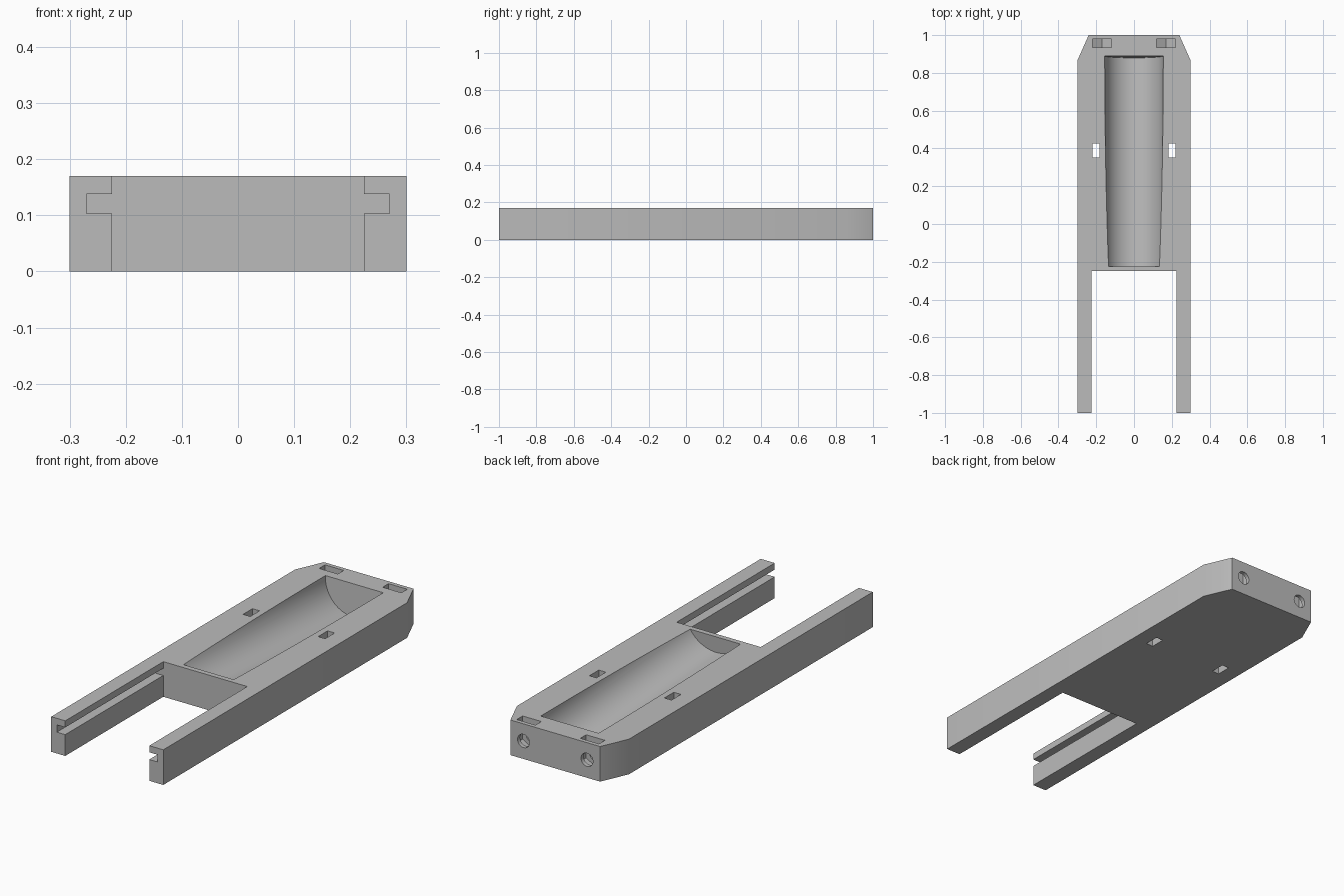
import bpy
import bmesh
from math import cos, sin, radians, atan2
from mathutils import Matrix, Vector

default = bpy.data.objects.get("Cube")
if default:
    bpy.data.objects.remove(default, do_unlink=True)

HEIGHT = 0.17

grey = bpy.data.materials.new("plain_grey")
grey.use_nodes = True
grey.diffuse_color = (0.5, 0.5, 0.5, 1)
grey.node_tree.nodes["Principled BSDF"].inputs["Base Color"].default_value = (0.5, 0.5, 0.5, 1)


def finish(name, bm):
    bmesh.ops.recalc_face_normals(bm, faces=bm.faces)
    mesh = bpy.data.meshes.new(name)
    bm.to_mesh(mesh)
    bm.free()
    mesh.materials.append(grey)
    obj = bpy.data.objects.new(name, mesh)
    bpy.context.collection.objects.link(obj)
    return obj


def prism(name, points, sweep):
    """Closed polygon swept along a vector."""
    bm = bmesh.new()
    face = bm.faces.new([bm.verts.new(p) for p in points])
    swept = bmesh.ops.extrude_face_region(bm, geom=[face])["geom"]
    moved = [v for v in swept if isinstance(v, bmesh.types.BMVert)]
    bmesh.ops.translate(bm, verts=moved, vec=sweep)
    return finish(name, bm)


def box(name, x0, x1, y0, y1, z0, z1):
    base = [(x0, y0, z0), (x1, y0, z0), (x1, y1, z0), (x0, y1, z0)]
    return prism(name, base, (0, 0, z1 - z0))


def rod(name, start, end, radius, sides):
    start, end = Vector(start), Vector(end)
    axis = end - start
    turn = axis.to_track_quat('Z', 'Y').to_matrix().to_4x4()
    bm = bmesh.new()
    bmesh.ops.create_cone(bm, cap_ends=True, segments=sides, radius1=radius,
                          radius2=radius, depth=axis.length,
                          matrix=Matrix.Translation((start + end) / 2) @ turn)
    return finish(name, bm)


# Forked slab with chamfered rear corners
half = [(0.225, -0.25), (0.225, -1), (0.3, -1), (0.3, 0.865), (0.24, 1)]
outline = half + [(-x, y) for x, y in reversed(half)]
body = prism("forked_tray_body", [(x, y, 0) for x, y in outline], (0, 0, HEIGHT))

# Tilted cylindrical trough, shallower toward the fork
tilt = atan2(0.076, 1.105)
drop = Vector((0, cos(tilt), -sin(tilt)))
back_end = Vector((0, 0.89, HEIGHT))
front_end = back_end - drop * 1.112
cutters = [rod("trough_cutter", front_end, back_end, 0.155, 96)]

for side, label in ((1, "left"), (-1, "right")):
    # Sliding groove inside each fork arm
    x0, x1 = sorted((side * 0.2, side * 0.27))
    cutters.append(box(label + "_groove_cutter", x0, x1, -1.1, -0.25, 0.103, 0.138))

    # Strap slot through the slab
    x0, x1 = sorted((side * 0.182, side * 0.22))
    cutters.append(box(label + "_slot_cutter", x0, x1, 0.353, 0.425, -0.1, 0.3))

    # Nut pocket with a hexagonal lower end, open at the top
    cx, cz, r = side * 0.17, 0.087, 0.058
    w = r * cos(radians(30))
    pocket = [(cx - w, 0.3), (cx - w, cz - r / 2), (cx, cz - r),
              (cx + w, cz - r / 2), (cx + w, 0.3)]
    cutters.append(prism(label + "_nut_cutter", [(x, 0.935, z) for x, z in pocket],
                         (0, 0.045, 0)))

    # Screw hole from the rear face
    cutters.append(rod(label + "_screw_cutter", (cx, 0.905, cz), (cx, 1.1, cz), 0.032, 32))

# Carve every cutter out of the body
bpy.ops.object.select_all(action='DESELECT')
bpy.context.view_layer.objects.active = body
body.select_set(True)
for cutter in cutters:
    mod = body.modifiers.new(cutter.name, 'BOOLEAN')
    mod.operation = 'DIFFERENCE'
    mod.solver = 'EXACT'
    mod.object = cutter
    bpy.ops.object.modifier_apply(modifier=mod.name)
    bpy.data.objects.remove(cutter, do_unlink=True)

bpy.ops.object.shade_smooth_by_angle(angle=radians(30))
